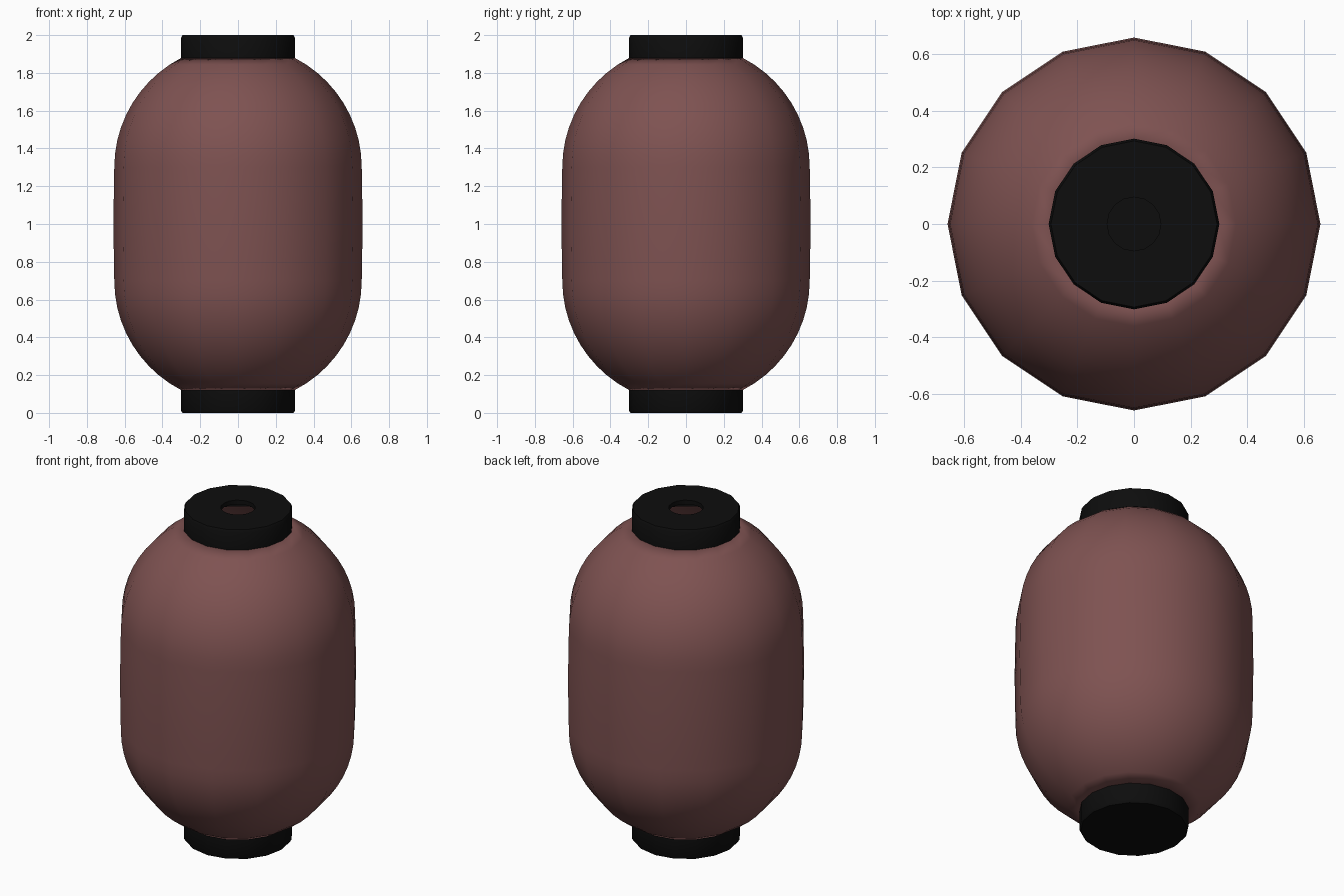
import bpy
import bmesh
from math import sin, cos, pi, sqrt, radians

cube = bpy.data.objects.get("Cube")
if cube:
    bpy.data.objects.remove(cube)

SIDES = 16


def material(name, color):
    mat = bpy.data.materials.new(name)
    mat.use_nodes = True
    mat.diffuse_color = color
    mat.node_tree.nodes["Principled BSDF"].inputs["Base Color"].default_value = color
    return mat


def lathe(name, profile, mat, closed=False, fill_ends=False):
    """Revolve (radius, height) points around z."""
    bm = bmesh.new()
    rings = []
    for r, z in profile:
        rings.append([bm.verts.new((r * cos(2 * pi * i / SIDES), r * sin(2 * pi * i / SIDES), z))
                      for i in range(SIDES)])
    pairs = list(zip(rings, rings[1:]))
    if closed:
        pairs.append((rings[-1], rings[0]))
    for low, high in pairs:
        for i in range(SIDES):
            j = (i + 1) % SIDES
            bm.faces.new((low[i], low[j], high[j], high[i]))
    if fill_ends:
        bm.faces.new(rings[0][::-1])
        bm.faces.new(rings[-1])
    bmesh.ops.recalc_face_normals(bm, faces=bm.faces)
    mesh = bpy.data.meshes.new(name)
    bm.to_mesh(mesh)
    bm.free()
    mesh.materials.append(mat)
    obj = bpy.data.objects.new(name, mesh)
    bpy.context.collection.objects.link(obj)
    bpy.ops.object.select_all(action="DESELECT")
    obj.select_set(True)
    bpy.context.view_layer.objects.active = obj
    bpy.ops.object.shade_smooth_by_angle(angle=radians(35))
    return obj


paper = material("dusty red paper", (0.21, 0.085, 0.083, 1))
black = material("black lacquer", (0.004, 0.004, 0.004, 1))

# Paper shade: rounded shoulders, nearly straight middle, mirrored below
STEPS = 10
upper = []
for k in range(STEPS + 1):
    t = k / STEPS * 1.095
    upper.append((0.655 * cos(t), 1.3 + 0.652 * sin(t)))
lower = [(r, 2 - z) for r, z in reversed(upper)]
shade = lathe("paper_shade", lower + [(0.66, 1.0)] + upper, paper)
wall = shade.modifiers.new("paper_thickness", "SOLIDIFY")
wall.thickness = 0.01
wall.offset = -1

# Top cap: hollow ring with a thin lid and a round opening
lathe("top_cap", [(0.302, 1.88), (0.302, 1.985), (0.294, 2.0), (0.095, 2.0),
                  (0.095, 1.975), (0.275, 1.975), (0.275, 1.88)], black, closed=True)

# Bottom cap: solid base
lathe("bottom_cap", [(0.294, 0.0), (0.302, 0.012), (0.302, 0.12)], black, fill_ends=True)
